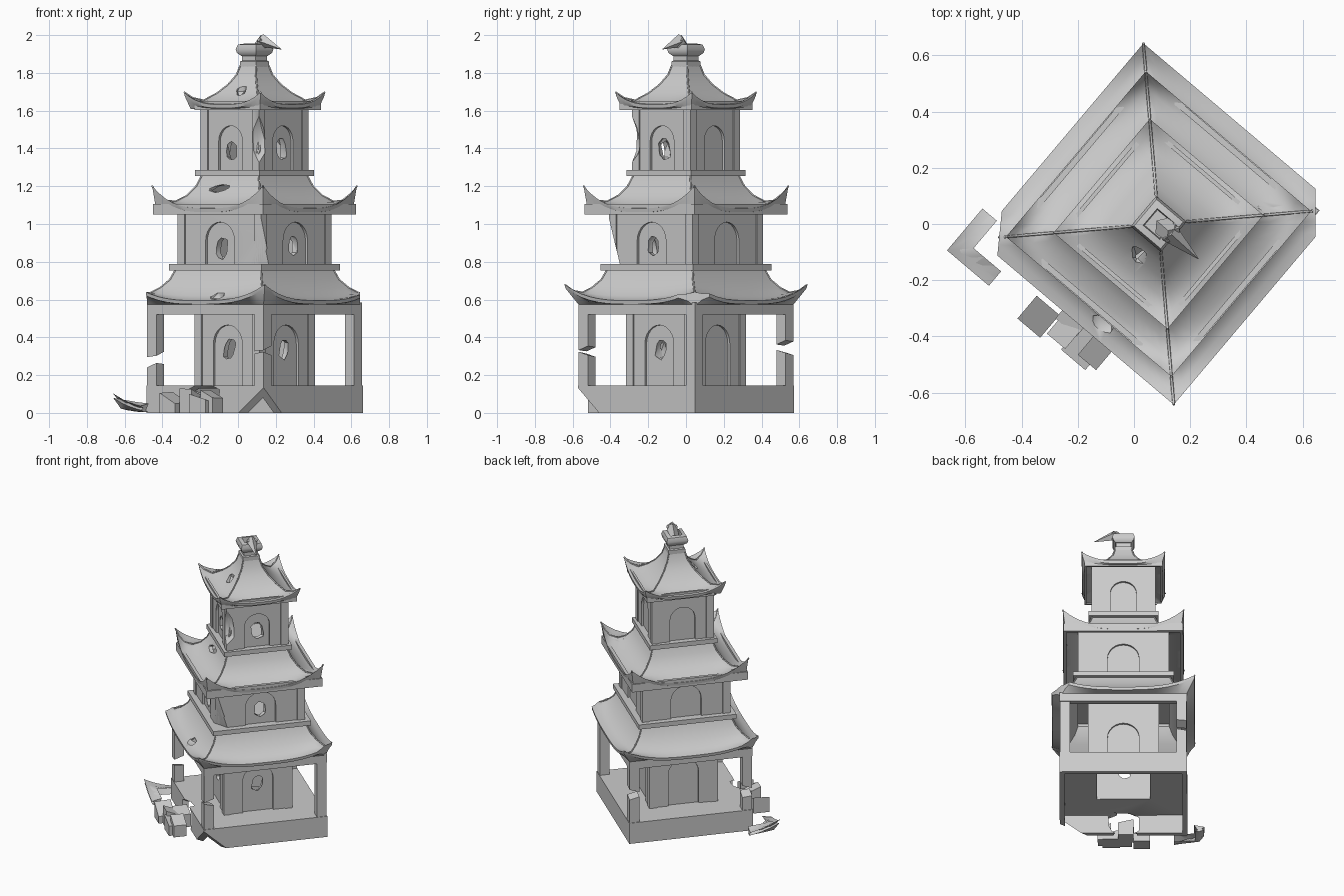
import bpy, bmesh, math, random
from mathutils import Vector, Matrix

random.seed(4)
if "Cube" in bpy.data.objects:
    bpy.data.objects.remove(bpy.data.objects["Cube"])

CENTRE = Vector((0.0875, 0.0, 0.0))
TURN = math.radians(4.8)          # the first corner of every square points this way
SQ2 = math.sqrt(2)
RIGHT, BACK, LEFT, FRONT = range(4)

stone = bpy.data.materials.new("grey_stone")
stone.use_nodes = True
stone.diffuse_color = (0.6, 0.6, 0.6, 1)
stone.node_tree.nodes["Principled BSDF"].inputs["Base Color"].default_value = (0.6, 0.6, 0.6, 1)


def polar(r, step, z=0.0):
    """Point at radius r, where whole steps are corners and half steps are faces."""
    a = TURN + step * math.pi / 2
    return CENTRE + Vector((r * math.cos(a), r * math.sin(a), z))


def finish(name, bm, cuts=()):
    """Trim by planes (point, normal of the lost side) and make the object."""
    for point, normal in cuts:
        bmesh.ops.bisect_plane(bm, geom=bm.verts[:] + bm.edges[:] + bm.faces[:],
                               plane_co=point, plane_no=normal, clear_outer=True)
        bmesh.ops.holes_fill(bm, edges=[e for e in bm.edges if e.is_boundary])
    bmesh.ops.recalc_face_normals(bm, faces=bm.faces)
    mesh = bpy.data.meshes.new(name)
    bm.to_mesh(mesh)
    bm.free()
    mesh.materials.append(stone)
    ob = bpy.data.objects.new(name, mesh)
    bpy.context.collection.objects.link(ob)
    return ob


def join_rings(bm, rings, closed=False):
    pairs = list(zip(rings, rings[1:]))
    if closed:
        pairs.append((rings[-1], rings[0]))
    else:
        bm.faces.new(rings[0])
        bm.faces.new(rings[-1])
    for lo, hi in pairs:
        for i in range(len(lo)):
            j = (i + 1) % len(lo)
            bm.faces.new((lo[i], lo[j], hi[j], hi[i]))


def loft(name, profile, centre=CENTRE, n=1, closed=False, cuts=()):
    """Square rings of (corner radius, height, corner lift), joined up."""
    bm = bmesh.new()
    rings = []
    for r, z, lift in profile:
        ring = []
        for k in range(4):
            a, b = (polar(r, k + i) - CENTRE + centre for i in (0, 1))
            for i in range(n):
                p = a.lerp(b, i / n)
                p.z = z + lift * abs(2 * i / n - 1) ** 3
                ring.append(bm.verts.new(p))
        rings.append(ring)
    join_rings(bm, rings, closed)
    return finish(name, bm, cuts)


def block(name, r, z0, z1, centre=CENTRE, cuts=()):
    return loft(name, [(r, z0, 0), (r, z1, 0)], centre, cuts=cuts)


def shell(name, r, z0, z1, thick, cuts=()):
    return loft(name, [(r, z0, 0), (r, z1, 0), (r - thick, z1, 0), (r - thick, z0, 0)],
                closed=True, cuts=cuts)


def chip(ob, lumps):
    """Knock rough lumps (position, size) out of an object."""
    for pos, size in lumps:
        bm = bmesh.new()
        bmesh.ops.create_icosphere(bm, subdivisions=1, radius=1)
        for v in bm.verts:
            v.co = Vector(pos) + v.co * Vector(size) * random.uniform(0.75, 1.2)
        cutter = finish("chip_cutter", bm)
        cutter.hide_render = True
        mod = ob.modifiers.new("chip", 'BOOLEAN')
        mod.operation, mod.solver, mod.object = 'DIFFERENCE', 'EXACT', cutter
        bpy.context.view_layer.objects.active = ob
        bpy.ops.object.modifier_apply(modifier=mod.name)
        bpy.data.objects.remove(cutter)


def arch_panel(name, k, r, z0, z1, width, top, cuts):
    """Wall panel between two corner pillars with an arched doorway."""
    half, rad = r / SQ2 - 0.03, width / 2
    pts = [(-half, z0), (-half, z1), (half, z1), (half, z0), (rad, z0)]
    for i in range(13):
        a = math.pi * i / 12
        pts.append((rad * math.cos(a), top - rad + rad * math.sin(a)))
    pts.append((-rad, z0))
    side = (polar(1, k + 1) - polar(1, k)).normalized()
    bm = bmesh.new()
    rings = [[bm.verts.new(polar(r / SQ2 - inset, k + 0.5, z) + side * u) for u, z in pts]
             for inset in (0.007, 0.03)]
    join_rings(bm, rings)
    return finish(name, bm, cuts)


def storey(name, r, z0, z1, width, top, cuts=(), damage=()):
    core = shell(name + "_walls", r - 0.03, z0, z1, 0.05, cuts)
    holes = [(polar(r / SQ2 - 0.04, k + 0.5, top - 0.13), (0.05, 0.05, 0.075)) for k in (LEFT, FRONT)]
    chip(core, holes + list(damage))
    for k in range(4):
        panel = arch_panel(name + "_arch_panel", k, r, z0, z1, width, top,
                           cuts if k in (LEFT, FRONT) else ())
        pillar = block(name + "_corner_pillar", 0.035, z0, z1, polar(r - 0.035, k),
                       cuts if k == FRONT else ())
        if k in (LEFT, FRONT):
            chip(panel, damage)
        if k == FRONT:
            chip(pillar, damage)


def roof(name, profile, rim, cuts=(), damage=(), reach=(-2, 2)):
    """Curved shell whose corner tips are wedges rising from the rim (radius, height) of the fascia."""
    r, z, lift = profile[-1]
    under = [(r - 0.004, z - 0.02, lift), (*rim, 0)]
    under += [(r - 0.01, z - 0.022, 0) for r, z, lift in reversed(profile) if r < rim[0] - 0.02]
    chip(loft(name, profile + under, n=16, closed=True, cuts=cuts), damage)
    for k in range(4):
        path = [polar(r, k, z + lift) for r, z, lift in profile]
        path = [p for p in path if reach[0] < p.x < reach[1]]
        curve = bpy.data.curves.new(name + "_ridge", 'CURVE')
        curve.dimensions, curve.bevel_depth, curve.bevel_resolution = '3D', 0.005, 1
        curve.use_fill_caps = True
        spline = curve.splines.new('POLY')
        spline.points.add(len(path) - 1)
        for sp, p in zip(spline.points, path):
            sp.co = (*p, 1)
        curve.materials.append(stone)
        bpy.context.collection.objects.link(bpy.data.objects.new(name + "_ridge", curve))


def spike(name, a, b, ra, rb):
    a, b = Vector(a), Vector(b)
    bm = bmesh.new()
    turn = (b - a).to_track_quat('Z', 'Y').to_matrix().to_4x4()
    bmesh.ops.create_cone(bm, cap_ends=True, segments=4, radius1=ra, radius2=rb, depth=(b - a).length,
                          matrix=Matrix.Translation((a + b) / 2) @ turn)
    return finish(name, bm)


# Hollow base platform, open below the room, with a broken corner and side
base = loft("base", [(0.575, 0, 0), (0.575, 0.145, 0), (0.24, 0.145, 0), (0.24, 0.13, 0),
                     (0.53, 0.13, 0), (0.53, 0, 0)], closed=True,
            cuts=[((0.135, -0.57, 0.13), (0, -0.13, -0.11))])
chip(base, [((-0.2, -0.31, 0.06), (0.17, 0.13, 0.13))])

# Veranda posts, some snapped, and the beam above them
gaps = {LEFT: (0.25, 0.31), FRONT: (0.31, 0.34), BACK: (0.32, 0.37)}
for k in range(4):
    spot = polar(0.525, k)
    if k in gaps:
        low, high = gaps[k]
        tilt = (spot.x * 0.5, 0.3, 1)
        block("veranda_post_stub", 0.045, 0.145, low + 0.06, spot, [(spot + Vector((0, 0, low)), tilt)])
        block("veranda_post_upper", 0.045, high - 0.04, 0.53, spot,
              [(spot + Vector((0, 0, high)), (0.3, 0.2, -1))])
    else:
        block("veranda_post", 0.045, 0.145, 0.53, spot)
shell("veranda_beam", 0.572, 0.52, 0.585, 0.05)

# Three storeys and the ledges they stand on
storey("lower_storey", 0.32, 0.145, 0.66, 0.2, 0.465)
block("middle_ledge", 0.455, 0.755, 0.787)
storey("middle_storey", 0.41, 0.785, 1.1, 0.2, 1.01,
       cuts=[((0.12, -0.41, 1.04), (-0.02, -0.26, -0.065))])
block("upper_ledge", 0.315, 1.255, 1.287)
storey("upper_storey", 0.288, 1.285, 1.63, 0.165, 1.52,
       damage=[((0.11, -0.29, 1.45), (0.06, 0.065, 0.15))])

# Curved roofs with lifted corners
LOW = [(0.42, 0.757, 0), (0.45, 0.705, 0), (0.5, 0.66, 0.003), (0.55, 0.62, 0.018),
       (0.6, 0.602, 0.045), (0.645, 0.595, 0.085)]
MID = [(0.28, 1.257, 0), (0.31, 1.2, 0), (0.36, 1.15, 0), (0.42, 1.115, 0.005),
       (0.48, 1.095, 0.03), (0.52, 1.085, 0.075), (0.545, 1.083, 0.12)]
TOP = [(0.075, 1.84, 0), (0.095, 1.79, 0), (0.14, 1.738, 0), (0.2, 1.692, 0),
       (0.27, 1.652, 0.003), (0.33, 1.638, 0.03), (0.375, 1.633, 0.065)]
roof("lower_roof", LOW, (0.572, 0.575), [((-0.475, 0, 0), (-1, 0.1, 0)), ((0.645, 0, 0), (1, 0, 0))],
     [((-0.12, -0.36, 0.62), (0.05, 0.04, 0.03))], reach=(-0.47, 0.64))
roof("middle_roof", MID, (0.52, 1.06), damage=[((0.5, 0.06, 1.15), (0.06, 0.05, 0.035)),
                                               ((-0.1, -0.14, 1.19), (0.1, 0.05, 0.025))])
roof("upper_roof", TOP, (0.34, 1.61), damage=[((0.01, -0.12, 1.73), (0.04, 0.05, 0.06))])
shell("middle_fascia", 0.54, 1.05, 1.105, 0.03)
shell("upper_fascia", 0.352, 1.603, 1.65, 0.02, cuts=[((-0.23, 0, 0), (-1, 0, 0))])

# Finial neck, hollow cap and the snapped spire
loft("finial_neck", [(0.078, 1.825, 0), (0.078, 1.86, 0), (0.066, 1.865, 0), (0.066, 1.895, 0)])
loft("finial_cap", [(0.07, 1.89, 0), (0.093, 1.905, 0), (0.1, 1.925, 0), (0.088, 1.95, 0),
                    (0.055, 1.955, 0), (0.05, 1.89, 0)], closed=True)
spike("spire_stump", (0.1, -0.005, 1.92), (0.14, -0.04, 1.978), 0.036, 0.034)
spike("spire_tip", (0.125, -0.03, 1.972), (0.23, -0.125, 1.925), 0.036, 0.001)

# Fallen eave corner on the ground, its two arms cut square
tip = polar(0.645, LEFT)
arms = [(polar(1, k) - polar(1, LEFT)).normalized() for k in (BACK, FRONT)]
fallen = loft("fallen_eave_corner", LOW[-3:] + [(0.56, 0.578, 0.01), (0.6, 0.573, 0.025),
                                                (0.64, 0.574, 0.08)],
              n=16, closed=True, cuts=[(tip + arm * 0.195, arm) for arm in arms])
fallen.location = (-0.11, -0.04, -0.575)

# Rubble beside the notch
for x, y, size, height in [(-0.34, -0.33, 0.075, 0.08), (-0.25, -0.385, 0.06, 0.11),
                           (-0.18, -0.44, 0.08, 0.07), (-0.14, -0.46, 0.06, 0.1),
                           (-0.21, -0.33, 0.07, 0.1)]:
    lean = (random.uniform(-0.5, 0.5), random.uniform(-0.5, 0.5), 1)
    block("rubble", size, 0, height + 0.06, Vector((x, y, 0)), [((x, y, height), lean)])

# Soft shading on the curved parts, crisp edges elsewhere
bpy.ops.object.select_all(action='DESELECT')
for ob in bpy.context.collection.objects:
    if ob.type == 'MESH' and ob.data.materials and ob.data.materials[0] == stone:
        ob.select_set(True)
        bpy.context.view_layer.objects.active = ob
bpy.ops.object.shade_smooth_by_angle(angle=math.radians(40))
